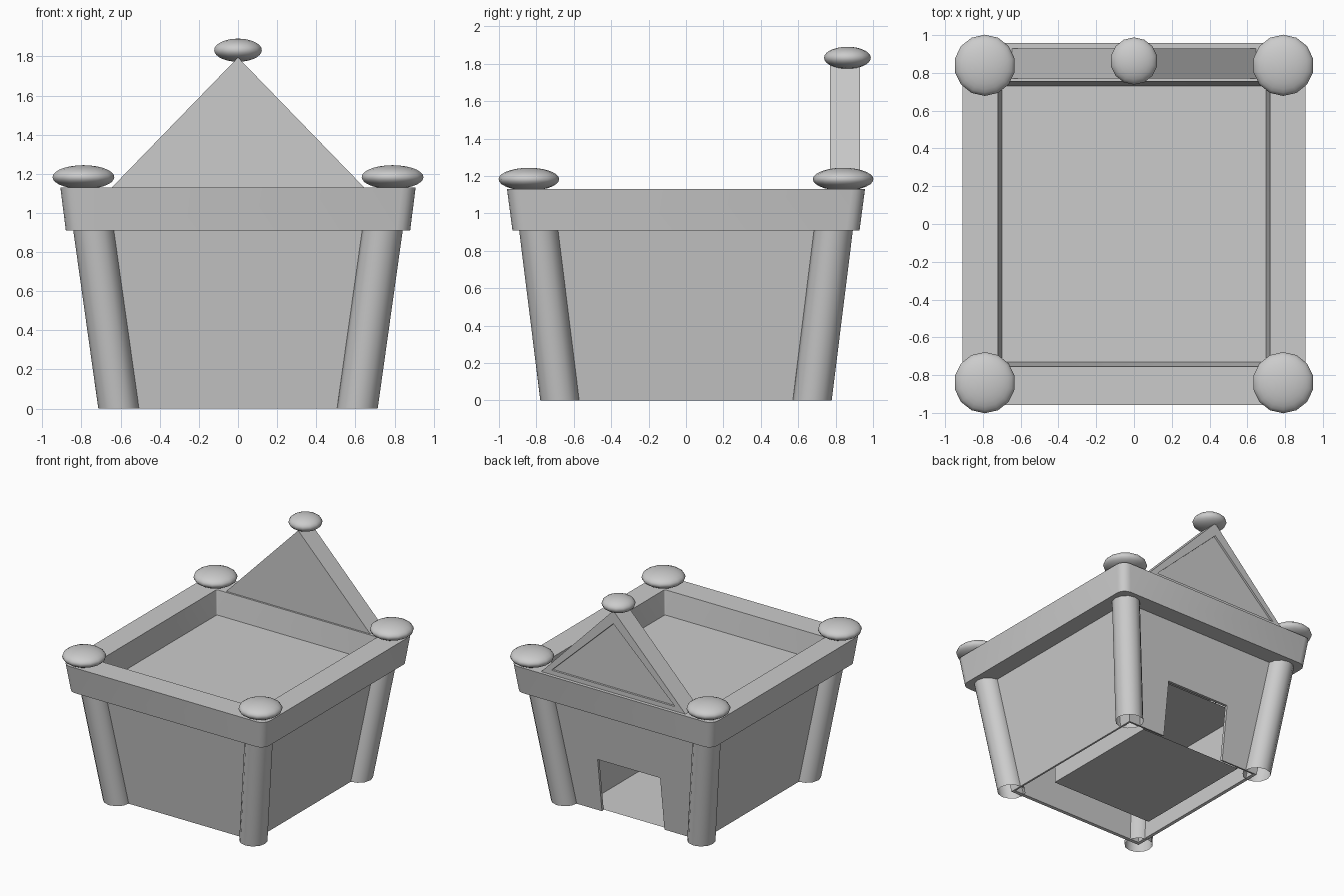
import bpy, bmesh, math

if "Cube" in bpy.data.objects:
    bpy.data.objects.remove(bpy.data.objects["Cube"])


def finish(name, bm, smooth=False):
    bmesh.ops.recalc_face_normals(bm, faces=bm.faces[:])
    me = bpy.data.meshes.new(name)
    bm.to_mesh(me)
    bm.free()
    ob = bpy.data.objects.new(name, me)
    bpy.context.collection.objects.link(ob)
    if smooth:
        bpy.ops.object.select_all(action='DESELECT')
        bpy.context.view_layer.objects.active = ob
        ob.select_set(True)
        bpy.ops.object.shade_smooth_by_angle(angle=math.radians(35))
    return ob


def loft(rings, cap_end=False, cap_start=False):
    bm = bmesh.new()
    loops = [[bm.verts.new(p) for p in ring] for ring in rings]
    for a, b in zip(loops, loops[1:]):
        for i in range(len(a)):
            j = (i + 1) % len(a)
            bm.faces.new((a[i], a[j], b[j], b[i]))
    if cap_end:
        bm.faces.new(loops[-1])
    if cap_start:
        bm.faces.new(loops[0])
    return bm


def rounded_rect(hx, hy, r, z, n=4):
    pts = []
    for k, (sx, sy) in enumerate([(1, 1), (-1, 1), (-1, -1), (1, -1)]):
        for i in range(n + 1):
            a = math.pi / 2 * (k + i / n)
            pts.append((sx * (hx - r) + r * math.cos(a),
                        sy * (hy - r) + r * math.sin(a), z))
    return pts


def rect(x, y0, y1, z):
    return [(x, y1, z), (-x, y1, z), (-x, y0, z), (x, y0, z)]


def circle(cx, cy, r, z, n=12):
    return [(cx + r * math.cos(2 * math.pi * i / n),
             cy + r * math.sin(2 * math.pi * i / n), z) for i in range(n)]


def flat_ball(name, loc, r, h):
    bm = bmesh.new()
    bmesh.ops.create_uvsphere(bm, u_segments=14, v_segments=14, radius=1)
    bmesh.ops.scale(bm, vec=(r, r, h), verts=bm.verts[:])
    bmesh.ops.translate(bm, vec=loc, verts=bm.verts[:])
    return finish(name, bm, True)


# Flared thin walls, open at top and bottom, with a doorway cut in the back
walls = finish("walls", loft([rect(0.61, -0.675, 0.675, 0),
                              rect(0.74, -0.793, 0.793, 0.925)]))
solid = walls.modifiers.new("thickness", 'SOLIDIFY')
solid.thickness = 0.03
solid.offset = -1
cutter = finish("door_cutter", loft([rect(0.28, 0.5, 1.0, -0.1),
                                     rect(0.28, 0.5, 1.0, 0.44)], True, True))
cutter.hide_render = True
cut = walls.modifiers.new("doorway", 'BOOLEAN')
cut.operation = 'DIFFERENCE'
cut.solver = 'EXACT'
cut.object = cutter
bpy.context.view_layer.objects.active = walls
walls.select_set(True)
for m in ("thickness", "doorway"):
    bpy.ops.object.modifier_apply(modifier=m)
bpy.data.objects.remove(cutter)

# Room behind the doorway: a box open towards the back wall
bm = loft([rect(0.45, -0.37, 0.65, 0.003), rect(0.45, -0.37, 0.70, 0.44)], True, True)
back = max(bm.faces, key=lambda f: f.calc_center_median().y)
bmesh.ops.delete(bm, geom=[back], context='FACES_ONLY')
finish("inner_room", bm)

# Rim band with the sunken deck inside it
finish("rim_and_deck", loft([
    rounded_rect(0.71, 0.765, 0.02, 0.91),
    rounded_rect(0.88, 0.928, 0.07, 0.91),
    rounded_rect(0.908, 0.957, 0.07, 1.13),
    rounded_rect(0.72, 0.755, 0.01, 1.13),
    rounded_rect(0.70, 0.73, 0.01, 0.94)], True), True)

# Leaning corner pillars and their flattened ball caps
for sx, side in ((-1, "left"), (1, "right")):
    for sy, end in ((-1, "front"), (1, "back")):
        finish(f"{end}_{side}_pillar", loft([
            circle(sx * 0.61, sy * 0.675, 0.104, 0),
            circle(sx * 0.74, sy * 0.79, 0.104, 0.925)]), True)
        flat_ball(f"{end}_{side}_cap", (sx * 0.79, sy * 0.84, 1.183), 0.162, 0.061)

# Triangular gable on the back rim with a recessed panel
tri = [(-0.65, 1.125), (0.65, 1.125), (0, 1.795)]
bm = loft([[(x, y, z) for x, z in tri] for y in (0.77, 0.93)], True, True)
bmesh.ops.recalc_face_normals(bm, faces=bm.faces[:])
panel = max(bm.faces, key=lambda f: f.calc_center_median().y)
bmesh.ops.inset_region(bm, faces=[panel], thickness=0.105)
bmesh.ops.inset_region(bm, faces=[panel], thickness=0.002, depth=-0.015)
finish("gable", bm)
flat_ball("gable_cap", (0, 0.863, 1.832), 0.125, 0.059)
